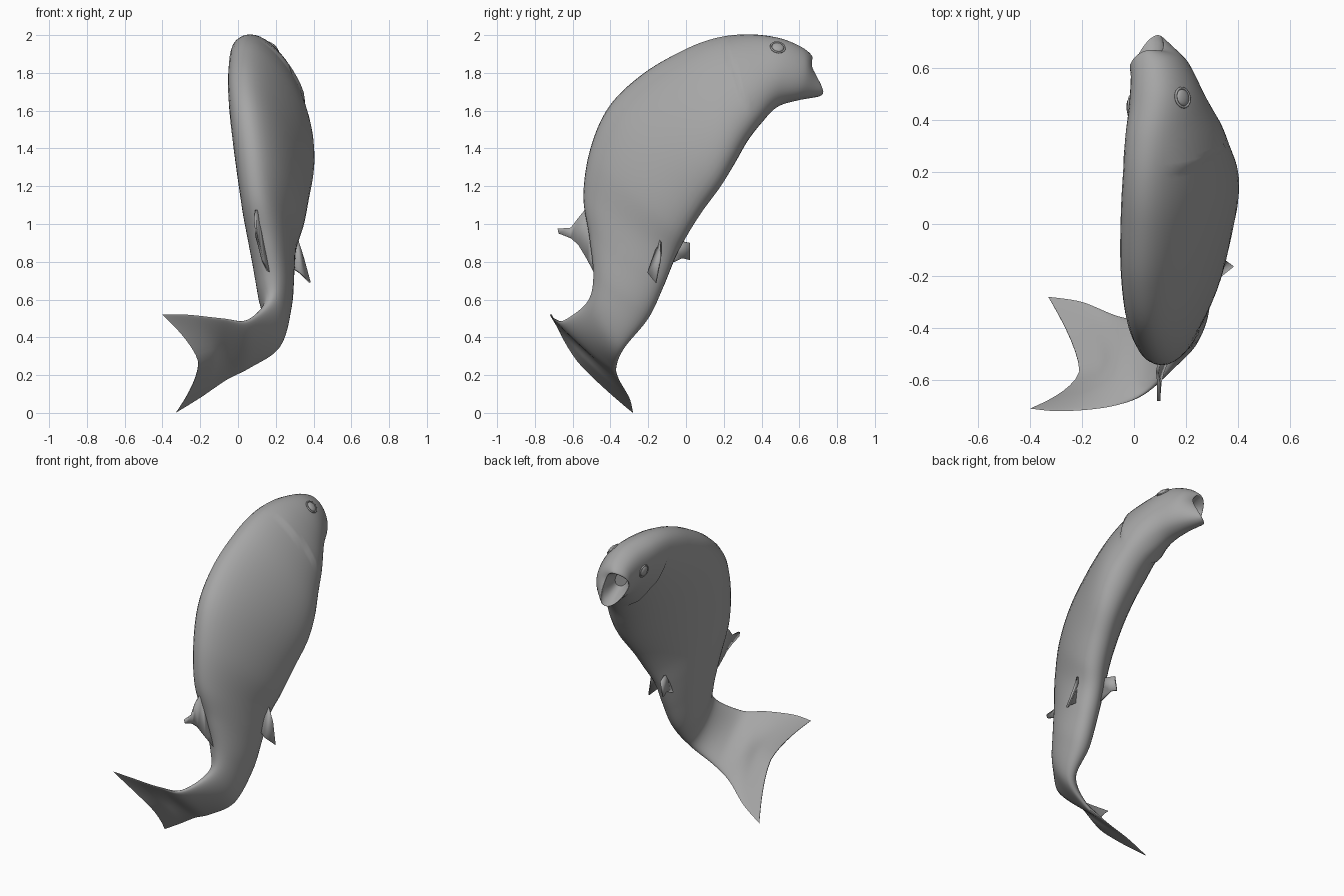
import bpy, bmesh
from math import sin, cos, pi, radians, copysign
from mathutils import Vector

if "Cube" in bpy.data.objects:
    bpy.data.objects.remove(bpy.data.objects["Cube"])

grey = bpy.data.materials.new("plain grey")
grey.use_nodes = True
grey.diffuse_color = (0.38, 0.38, 0.38, 1)
grey.node_tree.nodes["Principled BSDF"].inputs["Base Color"].default_value = (0.38, 0.38, 0.38, 1)

RING, STEPS, INNER = 40, 8, 2

# Cross-sections from mouth cavity to tail: back point, belly point, half thickness
SECTIONS = [
    ((.06, .55, 1.84), (.09, .56, 1.75), .035),
    ((.035, .64, 1.865), (.08, .69, 1.70), .062),
    ((.025, .655, 1.885), (.08, .715, 1.68), .075),
    ((.04, .59, 1.935), (.15, .60, 1.66), .105),
    ((.04, .48, 1.975), (.21, .49, 1.63), .127),
    ((.015, .33, 1.99), (.285, .40, 1.55), .138),
    ((.005, .17, 1.975), (.325, .32, 1.45), .145),
    ((0, 0, 1.915), (.35, .25, 1.33), .155),
    ((0, -.22, 1.79), (.35, .18, 1.21), .155),
    ((.02, -.40, 1.62), (.32, .08, 1.07), .15),
    ((.05, -.50, 1.40), (.29, 0, .94), .14),
    ((.085, -.54, 1.15), (.25, -.06, .82), .12),
    ((.13, -.51, .93), (.235, -.12, .67), .105),
    ((.17, -.49, .72), (.22, -.20, .50), .088),
    ((.16, -.52, .59), (.20, -.33, .34), .055),
    ((.05, -.645, .49), (.06, -.37, .24), .03),
    ((-.08, -.70, .50), (-.06, -.355, .175), .014),
    ((-.27, -.72, .52), (-.20, -.30, .08), .007),
    ((-.40, -.71, .52), (-.33, -.28, 0), .003),
]
LAST = len(SECTIONS) - 1
# Sideways pull of the section middles: mouth corners and tail fork
BOW = {1: (0, -.05, .02), 2: (0, -.05, .02),
       LAST - 1: (.10, -.04, 0), LAST: (.155, -.075, .01)}

backs = [Vector(s[0]) for s in SECTIONS]
bellies = [Vector(s[1]) for s in SECTIONS]
mids = [(a + b) / 2 for a, b in zip(backs, bellies)]


def side_vector(i):
    k = max(i, INNER)
    axis = mids[max(k - 1, INNER)] - mids[min(k + 1, LAST)]
    return axis.cross(backs[i] - bellies[i]).normalized() * SECTIONS[i][2]


frames = [(mids[i], (backs[i] - bellies[i]) / 2, side_vector(i),
           Vector(BOW.get(i, (0, 0, 0)))) for i in range(LAST + 1)]


def frame(u):
    """Smoothly interpolated section frame."""
    i = min(int(u), LAST - 1)
    f = u - i
    k = [frames[min(max(i + d, 0), LAST)] for d in (-1, 0, 1, 2)]
    return [b + (c - a) * (f / 2) + (2 * a - 5 * b + 4 * c - d) * (f * f / 2)
            + (3 * b - 3 * c + d - a) * (f ** 3 / 2) for a, b, c, d in zip(*k)]


def surface(u, t):
    """Point on the skin; t is measured from the back around the body."""
    mid, half, side, bow = frame(u)
    width = copysign(abs(sin(t)) ** .9, sin(t))
    # Gill cover swells gently, then drops at a curved line
    gill = u - INNER - (3.72 + .2 * cos(t))
    if -1.3 < gill <= 0 and abs(sin(t)) > .6:
        width *= 1 + .09 * (1 + gill / 1.3) ** 2 * min(1, (abs(sin(t)) - .6) * 4)
    return mid + half * cos(t) + side * width + bow * (1 - abs(cos(t)) ** 1.5)


def finish(obj, angle=50):
    obj.data.materials.append(grey)
    bpy.ops.object.select_all(action='DESELECT')
    obj.select_set(True)
    bpy.context.view_layer.objects.active = obj
    bpy.ops.object.shade_smooth_by_angle(angle=radians(angle))


def make(name, bm):
    bmesh.ops.recalc_face_normals(bm, faces=bm.faces)
    mesh = bpy.data.meshes.new(name)
    bm.to_mesh(mesh)
    bm.free()
    obj = bpy.data.objects.new(name, mesh)
    bpy.context.collection.objects.link(obj)
    return obj


# Body with open mouth and forked tail
bm = bmesh.new()
rings = [[bm.verts.new(surface(n / STEPS, 2 * pi * j / RING)) for j in range(RING)]
         for n in range(LAST * STEPS + 1)]
for a, b in zip(rings, rings[1:]):
    for j in range(RING):
        k = (j + 1) % RING
        bm.faces.new((a[j], a[k], b[k], b[j]))
for ring in (rings[0], rings[-1]):
    for j in range(RING // 2):
        corners = [ring[j], ring[j + 1], ring[RING - j - 1], ring[-j]]
        bm.faces.new(list(dict.fromkeys(corners)))
finish(make("fish_body", bm))


# Fins: a webbed plate from a base line on the skin, then tip points from tail to head
def fin(name, u0, u1, t, tips):
    base = []
    for i in range(5):
        u = INNER + u0 + (u1 - u0) * i / 4
        base.append(surface(u, t).lerp(frame(u)[0], .08))
    bm = bmesh.new()
    bm.faces.new([bm.verts.new(p) for p in base + [Vector(p) for p in tips]])
    bmesh.ops.triangulate(bm, faces=bm.faces)
    obj = make(name, bm)
    mod = obj.modifiers.new("thickness", 'SOLIDIFY')
    mod.thickness = .012
    mod.offset = 0
    finish(obj)


fin("dorsal_fin", 9.2, 10.9, 0,
    [(.13, -.52, .81), (.11, -.57, .89), (.10, -.61, .925),
     (.095, -.675, .95), (.095, -.68, .975), (.095, -.61, .98), (.09, -.57, 1.03)])
fin("right_pelvic_fin", 8.6, 9.7, radians(140),
    [(.33, -.20, .74), (.38, -.16, .69), (.345, -.135, .82)])
fin("left_pelvic_fin", 8.5, 9.5, radians(-150),
    [(.16, -.02, .82), (.15, .02, .81), (.165, .02, .90)])

# Eyes with raised rims
for label, angle in (("right", 62), ("left", -62)):
    u, t = INNER + 2.1, radians(angle)
    spot = surface(u, t)
    along = surface(u + .1, t) - surface(u - .1, t)
    around = surface(u, t + .1) - surface(u, t - .1)
    normal = along.cross(around).normalized()
    if normal.dot(spot - frame(u)[0]) < 0:
        normal.negate()
    turn = normal.to_track_quat('Z', 'Y').to_euler()
    bpy.ops.mesh.primitive_uv_sphere_add(segments=24, ring_count=12, radius=.032,
                                         location=spot, rotation=turn)
    eye = bpy.context.object
    eye.name = label + "_eye"
    eye.scale.z = .4
    finish(eye)
    bpy.ops.mesh.primitive_torus_add(major_segments=28, minor_segments=8, major_radius=.037,
                                     minor_radius=.005, location=spot, rotation=turn)
    rim = bpy.context.object
    rim.name = label + "_eye_rim"
    finish(rim)
